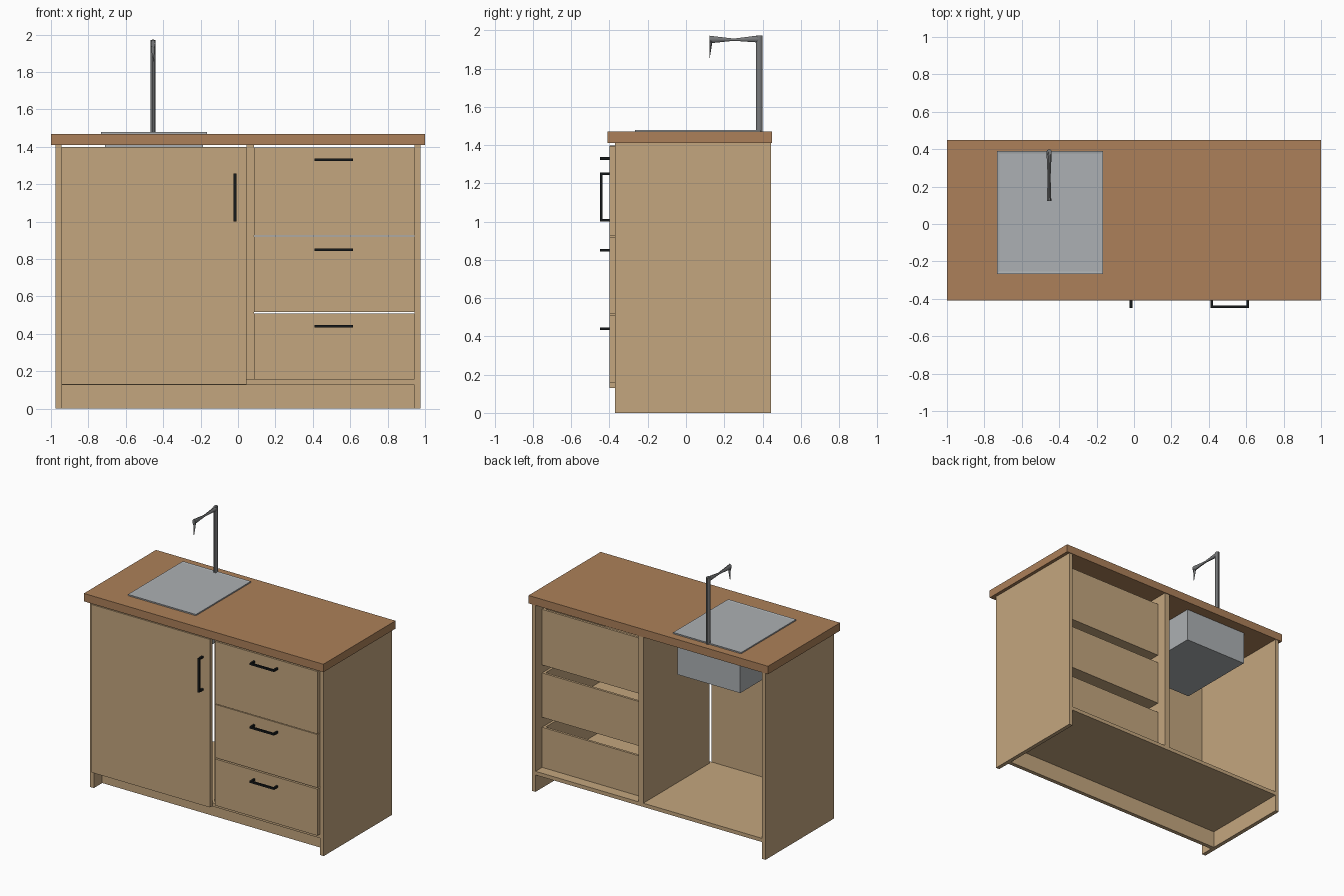
import bpy, bmesh, math
from mathutils import Vector

if "Cube" in bpy.data.objects:
    bpy.data.objects.remove(bpy.data.objects["Cube"])


def material(name, rgb):
    m = bpy.data.materials.new(name)
    m.diffuse_color = (*rgb, 1)
    m.use_nodes = True
    m.node_tree.nodes["Principled BSDF"].inputs["Base Color"].default_value = m.diffuse_color
    return m


WOOD = material("light_wood", (0.552, 0.381, 0.209))
TOP = material("brown_worktop", (0.413, 0.216, 0.100))
STEEL = material("sink_steel", (0.413, 0.434, 0.451))
TAP = material("tap_metal", (0.19, 0.195, 0.20))
BLACK = material("black_metal", (0.008, 0.010, 0.011))


def finish(name, bm, mat):
    bmesh.ops.recalc_face_normals(bm, faces=bm.faces)
    me = bpy.data.meshes.new(name)
    bm.to_mesh(me)
    bm.free()
    me.materials.append(mat)
    ob = bpy.data.objects.new(name, me)
    bpy.context.collection.objects.link(ob)
    return ob


def add_box(bm, x, y, z):
    """Add a box given its (min, max) range on each axis."""
    verts = bmesh.ops.create_cube(bm, size=1)["verts"]
    for v in verts:
        v.co = Vector([(r[0] + r[1]) / 2 + c * (r[1] - r[0])
                       for c, r in zip(v.co, (x, y, z))])


def boxes(name, mat, *ranges):
    bm = bmesh.new()
    for r in ranges:
        add_box(bm, *r)
    return finish(name, bm, mat)


def loft(name, mat, rings):
    """Skin a list of equally long point rings and cap both ends."""
    bm = bmesh.new()
    loops = [[bm.verts.new(p) for p in ring] for ring in rings]
    n = len(loops[0])
    for a, b in zip(loops, loops[1:]):
        for i in range(n):
            j = (i + 1) % n
            bm.faces.new((a[i], a[j], b[j], b[i]))
    bm.faces.new(loops[0])
    bm.faces.new(loops[-1])
    return finish(name, bm, mat)


def circle(n=10):
    return [(math.cos(2 * math.pi * i / n), math.sin(2 * math.pi * i / n)) for i in range(n)]


# Cabinet carcass, open at the back
for side, a, b in (("left", -0.975, -0.945), ("right", 0.945, 0.975)):
    boxes(side + "_side_panel", WOOD, ((a, b), (-0.37, 0.445), (0, 1.41)))
boxes("divider_panel", WOOD, ((0.045, 0.085), (-0.345, 0.445), (0.155, 1.41)))
boxes("bottom_panel", WOOD, ((-0.945, 0.945), (-0.37, 0.445), (0.127, 0.155)))
boxes("plinth", WOOD, ((-0.945, 0.945), (-0.27, -0.24), (0, 0.127)))
boxes("worktop", TOP, ((-1, 1), (-0.41, 0.45), (1.41, 1.47)))
boxes("door", WOOD, ((-0.945, 0.045), (-0.40, -0.37), (0.13, 1.398)))

# Drawers: front plate plus open-topped box; front range, box range, handle height
DRAWERS = [("lower", 0.157, 0.508, 0.157, 0.46, 0.44),
           ("middle", 0.518, 0.92, 0.535, 0.87, 0.85),
           ("upper", 0.925, 1.396, 0.93, 1.35, 1.33)]
T = 0.018
for name, f0, f1, b0, b1, hz in DRAWERS:
    boxes(name + "_drawer_front", WOOD, ((0.086, 0.944), (-0.40, -0.37), (f0, f1)))
    boxes(name + "_drawer_box", WOOD,
          ((0.087, 0.943), (-0.369, 0.37), (b0, b0 + T)),
          ((0.087, 0.087 + T), (-0.369, 0.37), (b0 + T, b1)),
          ((0.943 - T, 0.943), (-0.369, 0.37), (b0 + T, b1)),
          ((0.087 + T, 0.943 - T), (0.37 - T, 0.37), (b0 + T, b1)))
    h = (hz - 0.007, hz + 0.007)
    boxes(name + "_drawer_handle", BLACK,
          ((0.41, 0.615), (-0.449, -0.436), h),
          ((0.41, 0.423), (-0.436, -0.40), h),
          ((0.602, 0.615), (-0.436, -0.40), h))

# Upright door handle
hx = (-0.023, -0.009)
boxes("door_handle", BLACK,
      (hx, (-0.449, -0.436), (1.00, 1.257)),
      (hx, (-0.436, -0.40), (1.00, 1.013)),
      (hx, (-0.436, -0.40), (1.244, 1.257)))

# Sink: flat rim plate with an inset centre, and the basin hanging below
rim = boxes("sink_rim", STEEL, ((-0.733, -0.165), (-0.267, 0.39), (1.468, 1.479)))
bm = bmesh.new()
bm.from_mesh(rim.data)
top = [f for f in bm.faces if f.normal.z > 0.9]
bmesh.ops.inset_region(bm, faces=top, thickness=0.02, depth=-0.003)
bm.to_mesh(rim.data)
bm.free()
boxes("sink_basin", STEEL, ((-0.712, -0.188), (-0.245, 0.37), (1.16, 1.409)))

# Tap: column, waisted spout and pointed nozzle
TX = -0.454
loft("tap_column", TAP, [[(TX + 0.014 * c, 0.383 + 0.017 * s, z) for c, s in circle()]
                         for z in (1.47, 1.972)])
loft("tap_spout", TAP, [[(TX + rx * c, y, z + rz * s) for c, s in circle()]
                        for y, z, rx, rz in ((0.385, 1.955, 0.014, 0.020),
                                             (0.25, 1.951, 0.008, 0.006),
                                             (0.122, 1.952, 0.012, 0.021))])
loft("tap_nozzle", TAP, [[(TX + r * c, y + 0.7 * r * s, z) for c, s in circle()]
                         for y, z, r in ((0.132, 1.95, 0.012), (0.127, 1.90, 0.007),
                                         (0.123, 1.855, 0.002))])

# Smooth the round tap parts, keeping caps sharp
for ob in bpy.data.objects:
    ob.select_set(ob.name.startswith("tap_"))
    if ob.select_get():
        bpy.context.view_layer.objects.active = ob
bpy.ops.object.shade_smooth_by_angle(angle=math.radians(40))
